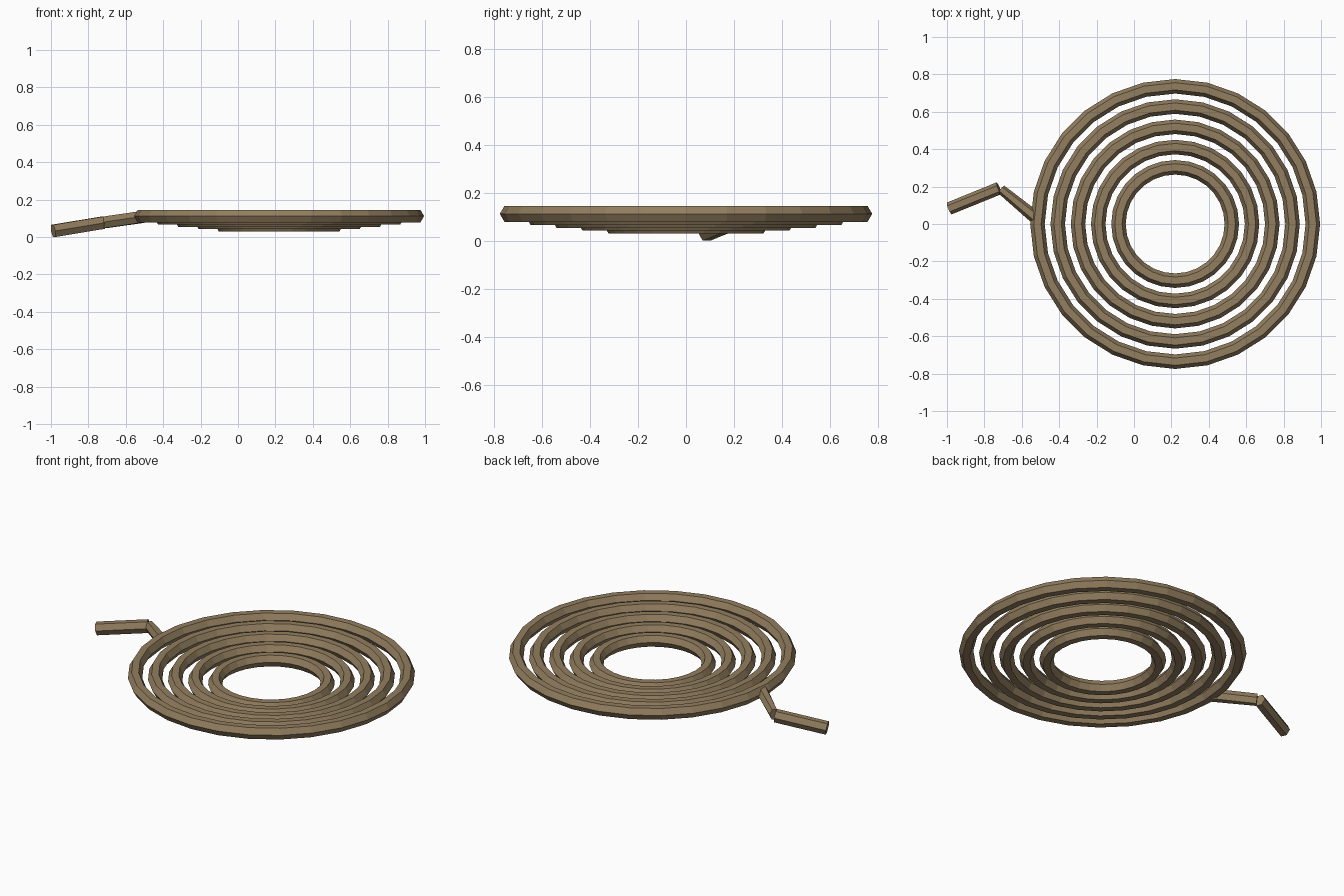
import bpy
import bmesh
import math
from mathutils import Vector

cube = bpy.data.objects.get("Cube")
if cube:
    bpy.data.objects.remove(cube, do_unlink=True)

BROWN = (0.29, 0.21, 0.115, 1.0)
brown = bpy.data.materials.new("weathered_brown")
brown.use_nodes = True
brown.diffuse_color = BROWN
brown.node_tree.nodes["Principled BSDF"].inputs["Base Color"].default_value = BROWN


def hex_bar(name, start, end, start_width, end_width, half_height):
    """Flat-bottomed six-sided bar between two points."""
    start, end = Vector(start), Vector(end)
    axis = (end - start).normalized()
    side = axis.cross(Vector((0, 0, 1))).normalized()
    up = side.cross(axis)
    bm = bmesh.new()
    loops = []
    for centre, width in ((start, start_width), (end, end_width)):
        loop = []
        for i in range(6):
            a = i * math.pi / 3
            height = half_height * math.sin(a) / math.sin(math.pi / 3)
            loop.append(bm.verts.new(centre + side * width * math.cos(a) + up * height))
        loops.append(loop)
    first, last = loops
    for i in range(6):
        j = (i + 1) % 6
        bm.faces.new((first[i], first[j], last[j], last[i]))
    bm.faces.new(first[::-1])
    bm.faces.new(last)
    bmesh.ops.recalc_face_normals(bm, faces=bm.faces)
    mesh = bpy.data.meshes.new(name)
    bm.to_mesh(mesh)
    bm.free()
    mesh.materials.append(brown)
    bpy.context.collection.objects.link(bpy.data.objects.new(name, mesh))


# Concentric rings, each one out sitting a little higher
for i in range(5):
    bpy.ops.mesh.primitive_torus_add(
        major_segments=28, minor_segments=6,
        major_radius=0.303 + 0.1083 * i, minor_radius=0.0387,
        location=(0.22, 0, 0.0635 + 0.0122 * i))
    ring = bpy.context.object
    ring.name = f"ring_{i + 1}"
    ring.data.materials.append(brown)

# Bent tail leading off the outer ring
joint = (-0.722, 0.191, 0.077)
hex_bar("tail_tip", (-0.988, 0.083, 0.033), joint, 0.034, 0.034, 0.033)
hex_bar("tail_link", (-0.71, 0.185, 0.079), (-0.515, 0.025, 0.107), 0.026, 0.035, 0.031)
